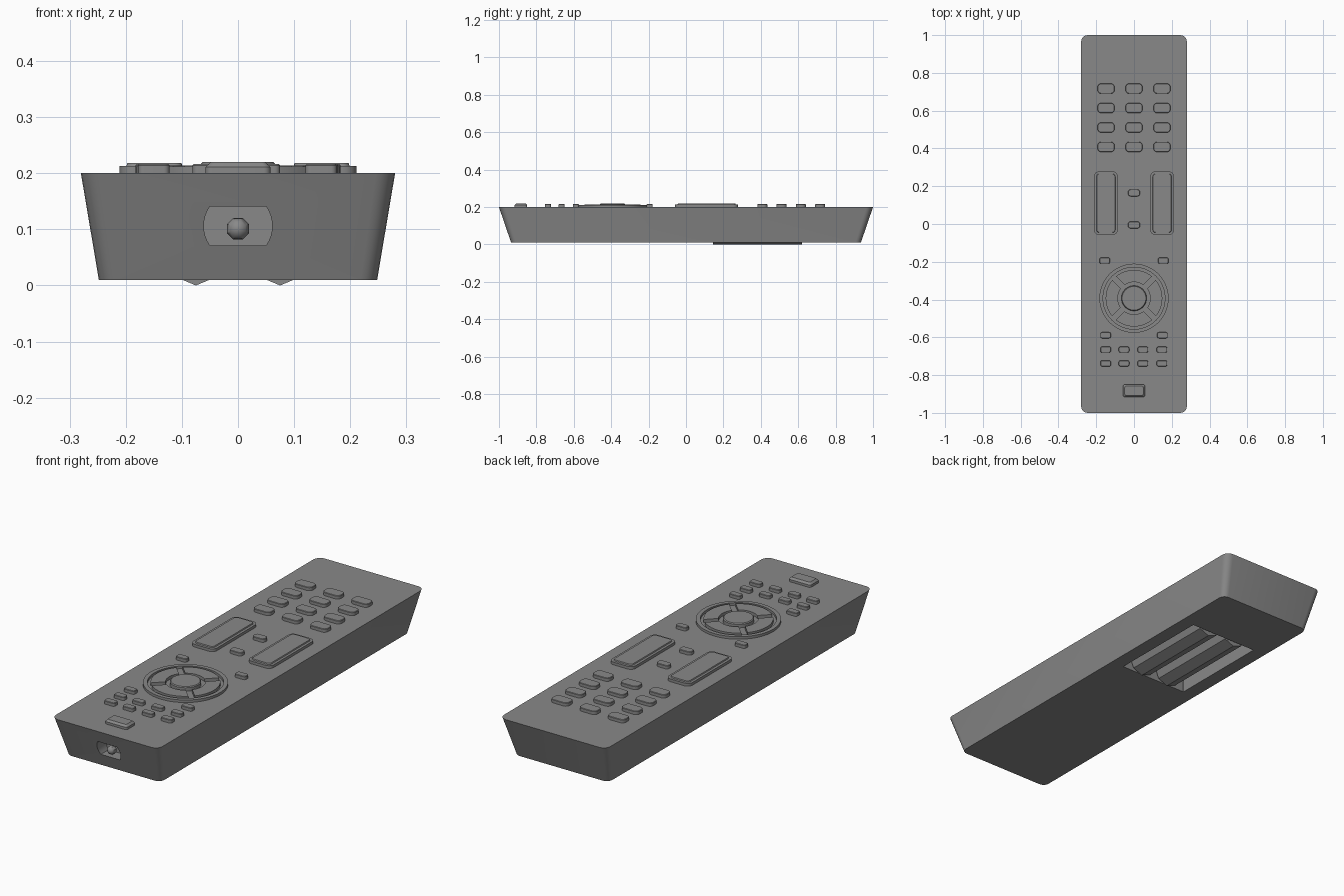
import bpy, bmesh
from math import sin, cos, pi, radians, asin
from mathutils import Matrix

cube = bpy.data.objects.get("Cube")
if cube:
    bpy.data.objects.remove(cube)

grey = bpy.data.materials.new("plastic_grey")
grey.use_nodes = True
COLOUR = (0.25, 0.25, 0.25, 1)
grey.diffuse_color = COLOUR
grey.node_tree.nodes["Principled BSDF"].inputs["Base Color"].default_value = COLOUR

TOP = 0.2
FLOOR = 0.01


def finish(bm, name, smooth=True):
    bmesh.ops.recalc_face_normals(bm, faces=bm.faces)
    mesh = bpy.data.meshes.new(name)
    bm.to_mesh(mesh)
    bm.free()
    mesh.materials.append(grey)
    obj = bpy.data.objects.new(name, mesh)
    bpy.context.collection.objects.link(obj)
    if smooth:
        bpy.ops.object.select_all(action="DESELECT")
        obj.select_set(True)
        bpy.context.view_layer.objects.active = obj
        bpy.ops.object.shade_smooth_by_angle(angle=radians(35))
    return obj


def rounded(hx, hy, r, steps=5):
    """Outline of a rounded rectangle."""
    pts = []
    for q, (sx, sy) in enumerate([(1, 1), (-1, 1), (-1, -1), (1, -1)]):
        for i in range(steps + 1):
            a = (q + i / steps) * pi / 2
            pts.append((sx * (hx - r) + r * cos(a), sy * (hy - r) + r * sin(a)))
    return pts


def arc(r, a0, a1, steps):
    return [(r * cos(a0 + (a1 - a0) * i / steps), r * sin(a0 + (a1 - a0) * i / steps))
            for i in range(steps + 1)]


def loft(name, layers, centre=(0, 0)):
    """Closed solid through a stack of (outline, height) layers."""
    bm = bmesh.new()
    rings = [[bm.verts.new((x + centre[0], y + centre[1], z)) for x, y in pts]
             for pts, z in layers]
    n = len(rings[0])
    for a, b in zip(rings, rings[1:]):
        for i in range(n):
            j = (i + 1) % n
            bm.faces.new((a[i], a[j], b[j], b[i]))
    bm.faces.new(rings[0])
    bm.faces.new(rings[-1])
    return finish(bm, name)


def cut(target, cutter):
    mod = target.modifiers.new("cut", "BOOLEAN")
    mod.operation = "DIFFERENCE"
    mod.solver = "EXACT"
    mod.object = cutter
    cutter.hide_render = True
    bpy.ops.object.select_all(action="DESELECT")
    target.select_set(True)
    bpy.context.view_layer.objects.active = target
    bpy.ops.object.modifier_apply(modifier=mod.name)
    bpy.data.objects.remove(cutter)


# Tapered casing
casing = loft("casing", [(rounded(0.248, 0.935, 0.03), FLOOR),
                         (rounded(0.28, 1.0, 0.035), TOP)])

# Battery bay in the underside
bay = loft("bay_cutter", [(rounded(0.18, 0.25, 0.002, 1), -0.05),
                          (rounded(0.18, 0.25, 0.002, 1), 0.11)], (0, 0.388))
cut(casing, bay)

# Signal window in the front end: a disc clipped flat above and below
WZ, WR = 0.106, 0.061
clip = asin(0.035 / WR)
outline = arc(WR, -clip, clip, 8) + arc(WR, pi - clip, pi + clip, 8)
window = loft("window_cutter", [(outline, -0.1), (outline, 0.07)])
window.data.transform(Matrix.Translation((0, -1, WZ)) @ Matrix.Rotation(pi / 2, 4, "X"))
cut(casing, window)
bpy.ops.object.shade_smooth_by_angle(angle=radians(35))

# Signal lamp
bm = bmesh.new()
bmesh.ops.create_uvsphere(bm, u_segments=8, v_segments=8, radius=0.021)
bm.transform(Matrix.Translation((0, -0.945, 0.101)) @ Matrix.Rotation(pi / 2, 4, "X")
             @ Matrix.Rotation(pi / 8, 4, "Z"))
finish(bm, "signal_lamp")


# Batteries, one facing each way
def rod(name, x, y0, y1, r, z):
    bm = bmesh.new()
    bmesh.ops.create_cone(bm, cap_ends=True, segments=8, radius1=r, radius2=r, depth=y1 - y0)
    bm.transform(Matrix.Translation((x, (y0 + y1) / 2, z)) @ Matrix.Rotation(pi / 2, 4, "X"))
    obj = finish(bm, name)
    bpy.ops.object.shade_smooth_by_angle(angle=radians(50))
    return obj


for side, label in ((1, "left"), (-1, "right")):
    x = side * 0.075
    rod("battery_" + label, x, 0.145, 0.62, 0.07, 0.07)
    rod("battery_tip_" + label, x, 0.62, 0.637, 0.022, 0.07)


# Buttons
def button(name, x, y, w, d, height=0.016, r=0.015):
    hx, hy, e = w / 2, d / 2, 0.002
    return loft(name, [(rounded(hx, hy, r), TOP - 0.005),
                       (rounded(hx, hy, r), TOP + height - e),
                       (rounded(hx - e, hy - e, r - e), TOP + height)], (x, y))


for row in range(4):
    for col in (-1, 0, 1):
        button("number_button", col * 0.148, 0.408 + row * 0.103, 0.09, 0.054, r=0.02)

for y in (0.165, -0.005):
    button("middle_button", 0, y, 0.064, 0.037)

for x in (-0.155, 0.155):
    button("wheel_side_button", x, -0.194, 0.056, 0.032, r=0.01)
    button("wheel_side_button", x * 0.97, -0.589, 0.056, 0.032, r=0.01)

for y in (-0.665, -0.738):
    for x in (-0.15, -0.053, 0.047, 0.148):
        button("small_button", x, y, 0.056, 0.032, r=0.01)

# Long rocker buttons with a raised middle
for side in (-1, 1):
    loft("rocker_button", [(rounded(0.062, 0.168, 0.025), TOP - 0.005),
                           (rounded(0.062, 0.168, 0.025), TOP + 0.013),
                           (rounded(0.05, 0.156, 0.015), TOP + 0.013),
                           (rounded(0.048, 0.154, 0.014), TOP + 0.018)],
         (side * 0.149, 0.11))

# Power button with a sloped rim
loft("power_button", [(rounded(0.058, 0.034, 0.012), TOP - 0.005),
                      (rounded(0.058, 0.034, 0.012), TOP + 0.011),
                      (rounded(0.049, 0.025, 0.008), TOP + 0.02)], (0, -0.883))

# Direction wheel
WHEEL = (0, -0.393)
bm = bmesh.new()
profile = [(0.164, TOP - 0.005), (0.164, TOP + 0.012), (0.183, TOP + 0.012), (0.183, TOP - 0.005)]
N = 48
rings = [[bm.verts.new((r * cos(2 * pi * i / N), WHEEL[1] + r * sin(2 * pi * i / N), z))
          for r, z in profile] for i in range(N)]
for i in range(N):
    a, b = rings[i], rings[(i + 1) % N]
    for k in range(4):
        m = (k + 1) % 4
        bm.faces.new((a[k], a[m], b[m], b[k]))
finish(bm, "wheel_ring")

# Four arrow segments with even gaps between them
GAP = 0.014
for k in range(4):
    mid = k * pi / 2
    inner, outer = 0.086, 0.15
    ai, ao = pi / 4 - asin(GAP / inner), pi / 4 - asin(GAP / outer)
    shape = arc(outer, mid - ao, mid + ao, 10) + arc(inner, mid + ai, mid - ai, 10)
    loft("wheel_segment", [(shape, TOP - 0.005), (shape, TOP + 0.014)], WHEEL)

# Round centre button
discs = [arc(r, 0, 2 * pi * 31 / 32, 31) for r in (0.067, 0.063)]
loft("wheel_centre", [(discs[0], TOP - 0.005), (discs[0], TOP + 0.016),
                      (discs[1], TOP + 0.02)], WHEEL)
